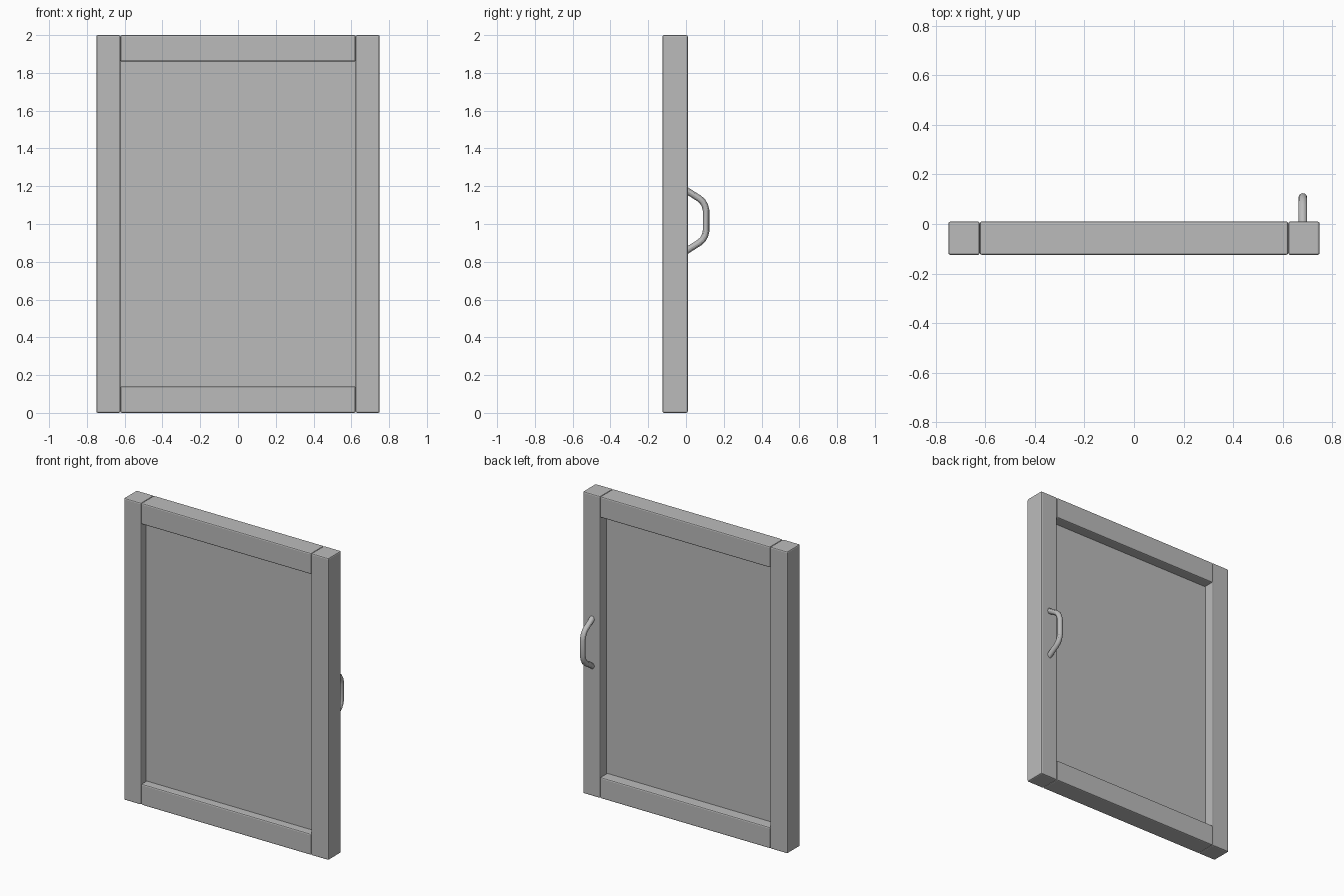
import bpy

cube = bpy.data.objects.get("Cube")
if cube:
    bpy.data.objects.remove(cube, do_unlink=True)

GREY = (0.5, 0.5, 0.5, 1.0)
grey = bpy.data.materials.new("plain grey")
grey.use_nodes = True
grey.diffuse_color = GREY
grey.node_tree.nodes["Principled BSDF"].inputs["Base Color"].default_value = GREY

FRONT, BACK = -0.125, 0.01      # frame depth
HALF_W, HEIGHT = 0.75, 2.0
STILE, RAIL = 0.127, 0.14       # board widths


def box(name, low, high, bevel=0.0):
    """Box between two corners, with softly chamfered edges."""
    centre = [(a + b) / 2 for a, b in zip(low, high)]
    bpy.ops.mesh.primitive_cube_add(size=1, location=centre)
    ob = bpy.context.object
    ob.name = name
    ob.scale = [b - a for a, b in zip(low, high)]
    bpy.ops.object.transform_apply(location=False, rotation=False, scale=True)
    ob.data.materials.append(grey)
    if bevel:
        mod = ob.modifiers.new("soft edges", "BEVEL")
        mod.width = bevel
        mod.segments = 2
    return ob


# Upright side boards
inner = HALF_W - STILE
box("left_stile", (inner, FRONT, 0), (HALF_W, BACK, HEIGHT), 0.008)
box("right_stile", (-HALF_W, FRONT, 0), (-inner, BACK, HEIGHT), 0.008)

# Cross boards
box("bottom_rail", (-inner, FRONT, 0), (inner, BACK, RAIL), 0.008)
box("top_rail", (-inner, FRONT, HEIGHT - RAIL), (inner, BACK, HEIGHT), 0.008)

# Thin recessed panel, tucked into the frame
box("panel", (-inner - 0.02, -0.072, RAIL - 0.02),
    (inner + 0.02, -0.060, HEIGHT - RAIL + 0.02))

# Bent rod handle: half the path as (y, height from middle), then mirrored
half = [(-0.01, 0.168), (0.01, 0.155), (0.07, 0.117), (0.088, 0.101),
        (0.1, 0.08), (0.107, 0.052)]
path = half + [(y, -h) for y, h in reversed(half)]
curve = bpy.data.curves.new("handle", "CURVE")
curve.dimensions = "3D"
curve.bevel_depth = 0.0175
curve.bevel_resolution = 4
curve.use_fill_caps = True
spline = curve.splines.new("POLY")
spline.points.add(len(path) - 1)
for point, (y, h) in zip(spline.points, path):
    point.co = (0.682, y, 1.018 + h, 1)
spline.use_smooth = True
handle = bpy.data.objects.new("handle", curve)
bpy.context.collection.objects.link(handle)
curve.materials.append(grey)

# Turn the rod into a smooth mesh
bpy.ops.object.select_all(action="DESELECT")
handle.select_set(True)
bpy.context.view_layer.objects.active = handle
bpy.ops.object.convert(target="MESH")
bpy.ops.object.shade_smooth_by_angle()
